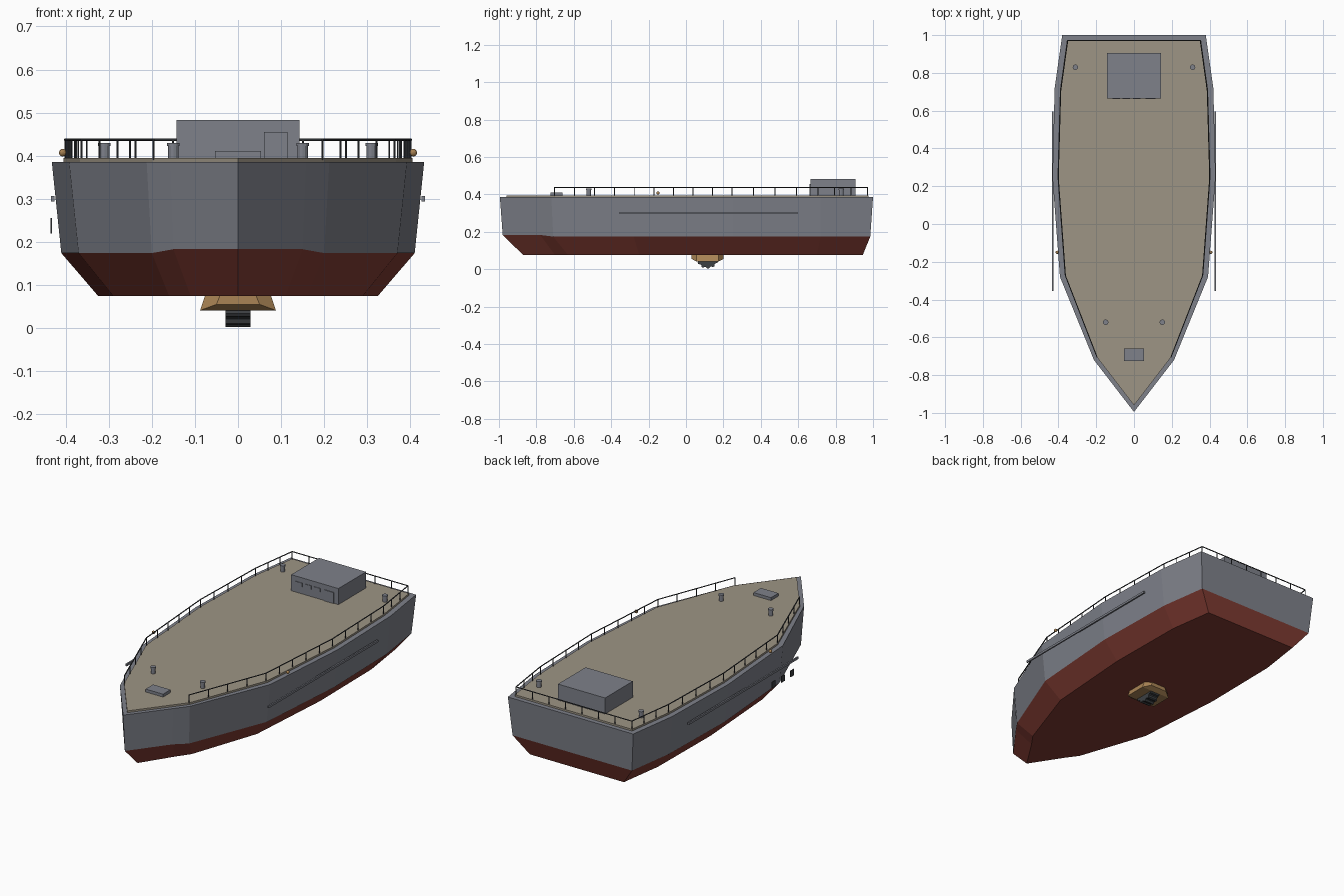
import bpy, bmesh, math
from mathutils import Vector

if "Cube" in bpy.data.objects:
    bpy.data.objects.remove(bpy.data.objects["Cube"])


def material(name, rgb):
    m = bpy.data.materials.new(name)
    m.diffuse_color = (*rgb, 1)
    m.use_nodes = True
    m.node_tree.nodes["Principled BSDF"].inputs["Base Color"].default_value = m.diffuse_color
    return m


GREY = material("hull grey", (0.21, 0.22, 0.255))
RED = material("bottom red", (0.22, 0.045, 0.033))
TAN = material("deck tan", (0.34, 0.30, 0.235))
DARK = material("dark metal", (0.045, 0.05, 0.055))
BRASS = material("brass", (0.40, 0.23, 0.09))


def finish(name, bm, *mats):
    bmesh.ops.recalc_face_normals(bm, faces=bm.faces)
    me = bpy.data.meshes.new(name)
    bm.to_mesh(me)
    bm.free()
    for m in mats:
        me.materials.append(m)
    ob = bpy.data.objects.new(name, me)
    bpy.context.collection.objects.link(ob)
    return ob


def loft(name, rings, *mats):
    """Skin closed rings of equal length and cap both ends."""
    bm = bmesh.new()
    vs = [[bm.verts.new(p) for p in r] for r in rings]
    n = len(rings[0])
    for k, (a, b) in enumerate(zip(vs, vs[1:])):
        for i in range(n):
            j = (i + 1) % n
            f = bm.faces.new((a[i], a[j], b[j], b[i]))
            f.material_index = min(k, len(mats) - 1)
    bm.faces.new(vs[0])
    f = bm.faces.new(vs[-1])
    f.material_index = len(mats) - 1
    return finish(name, bm, *mats)


def box(name, lo, hi, mat):
    (x0, y0, z0), (x1, y1, z1) = lo, hi
    rings = [[(x0, y0, z), (x1, y0, z), (x1, y1, z), (x0, y1, z)] for z in (z0, z1)]
    return loft(name, rings, mat)


def rod(bm, a, b, r, sides=6):
    """Add a capped rod between two points."""
    a, b = Vector(a), Vector(b)
    d = b - a
    mat = d.to_track_quat('Z', 'Y').to_matrix().to_4x4()
    mat.translation = (a + b) / 2
    bmesh.ops.create_cone(bm, cap_ends=True, segments=sides, radius1=r,
                          radius2=r, depth=d.length, matrix=mat)


def outline(half):
    """Mirror a bow-to-stern half outline into a closed ring."""
    return half + [(-x, y, z) for x, y, z in reversed(half) if x > 0]


# Hull: red bottom, grey topsides
keel = [(0, -0.87), (0.11, -0.70), (0.16, -0.63), (0.29, -0.25),
        (0.325, 0.25), (0.32, 0.70), (0.285, 0.945)]
waterline = [(0, -0.98, 0.183), (0.15, -0.78, 0.183), (0.20, -0.71, 0.174),
             (0.37, -0.28, 0.174), (0.41, 0.25, 0.174), (0.40, 0.72, 0.174),
             (0.362, 0.985, 0.174)]
sheer = [(0, -0.995), (0.158, -0.79), (0.212, -0.72), (0.392, -0.28),
         (0.432, 0.25), (0.42, 0.72), (0.38, 1.0)]
loft("hull", [outline([(x, y, 0.075) for x, y in keel]), outline(waterline),
              outline([(x, y, 0.385) for x, y in sheer])], RED, GREY)

# Deck slab inside the hull rim
deck_edge = [(0, -0.96), (0.20, -0.70), (0.367, -0.27), (0.405, 0.25),
             (0.392, 0.71), (0.355, 0.975)]
loft("deck", [outline([(x, y, z) for x, y in deck_edge]) for z in (0.38, 0.395)], TAN)

# Railing along both sides and across the stern
bm = bmesh.new()
TOP = 0.437
side = deck_edge[1:]
path = [(x - 0.004, y - 0.004) for x, y in side]
path += [(-x, y) for x, y in reversed(path)]
for (ax, ay), (bx, by) in zip(path, path[1:]):
    rod(bm, (ax, ay, TOP), (bx, by, TOP), 0.003)
    count = max(1, round(math.hypot(bx - ax, by - ay) / 0.105))
    for i in range(count):
        t = i / count
        x, y = ax + (bx - ax) * t, ay + (by - ay) * t
        rod(bm, (x, y, 0.39), (x, y, TOP), 0.0025)
x, y = path[-1]
rod(bm, (x, y, 0.39), (x, y, TOP), 0.0025)
finish("railing", bm, DARK)

# Cabin with flush door and windows, and fore hatch
box("cabin", (-0.143, 0.665, 0.39), (0.143, 0.905, 0.483), GREY)
box("cabin_door", (0.06, 0.661, 0.395), (0.115, 0.667, 0.455), GREY)
for i in range(3):
    x = -0.115 + i * 0.055
    box("cabin_window", (x, 0.662, 0.435), (x + 0.04, 0.667, 0.455), GREY)
box("fore_hatch", (-0.053, -0.725, 0.39), (0.053, -0.66, 0.411), GREY)

for s in (-1, 1):
    # Mooring bollards with a cap
    for x, y in ((0.15, -0.52), (0.31, 0.83)):
        bm = bmesh.new()
        rod(bm, (s * x, y, 0.39), (s * x, y, 0.422), 0.012, 12)
        rod(bm, (s * x, y, 0.422), (s * x, y, 0.43), 0.0145, 12)
        finish("bollard", bm, GREY)
    # Rubbing strake on the hull side
    box("rubbing_strake", (s * 0.43 - 0.004, -0.355, 0.294),
        (s * 0.43 + 0.004, 0.595, 0.306), GREY)
    # Side lamp
    bm = bmesh.new()
    bmesh.ops.create_uvsphere(bm, u_segments=10, v_segments=6, radius=0.009)
    bmesh.ops.translate(bm, verts=bm.verts, vec=(s * 0.407, -0.15, 0.407))
    finish("side_lamp", bm, BRASS)

# Small plates standing off the port bow
for y in (-0.14, -0.22, -0.30):
    box("bow_plate", (-0.435, y - 0.015, 0.22), (-0.432, y + 0.015, 0.255), DARK)

# Flared housing under the keel
sections = [(0.03, 0.04, 0.05, 0.055), (0.055, 0.075, 0.088, 0.041),
            (0.175, 0.075, 0.088, 0.041), (0.20, 0.04, 0.05, 0.055)]
loft("keel_housing", [[(-t, y, 0.08), (t, y, 0.08), (b, y, z), (-b, y, z)]
                      for y, t, b, z in sections], BRASS)

# Toothed wheel hanging in the housing
ring = []
for i in range(48):
    a = math.tau * i / 48
    r = 0.061 if i % 4 < 2 else 0.054
    ring.append((0.115 + r * math.cos(a), 0.064 + r * math.sin(a)))
ring = [(y, min(z, 0.078)) for y, z in ring]
bm = bmesh.new()
ends = [[bm.verts.new((x, y, z)) for y, z in ring] for x in (-0.029, 0.029)]
for i in range(48):
    j = (i + 1) % 48
    bm.faces.new((ends[0][i], ends[0][j], ends[1][j], ends[1][i]))
for e in ends:
    bm.faces.new(e)
finish("toothed_wheel", bm, DARK)
